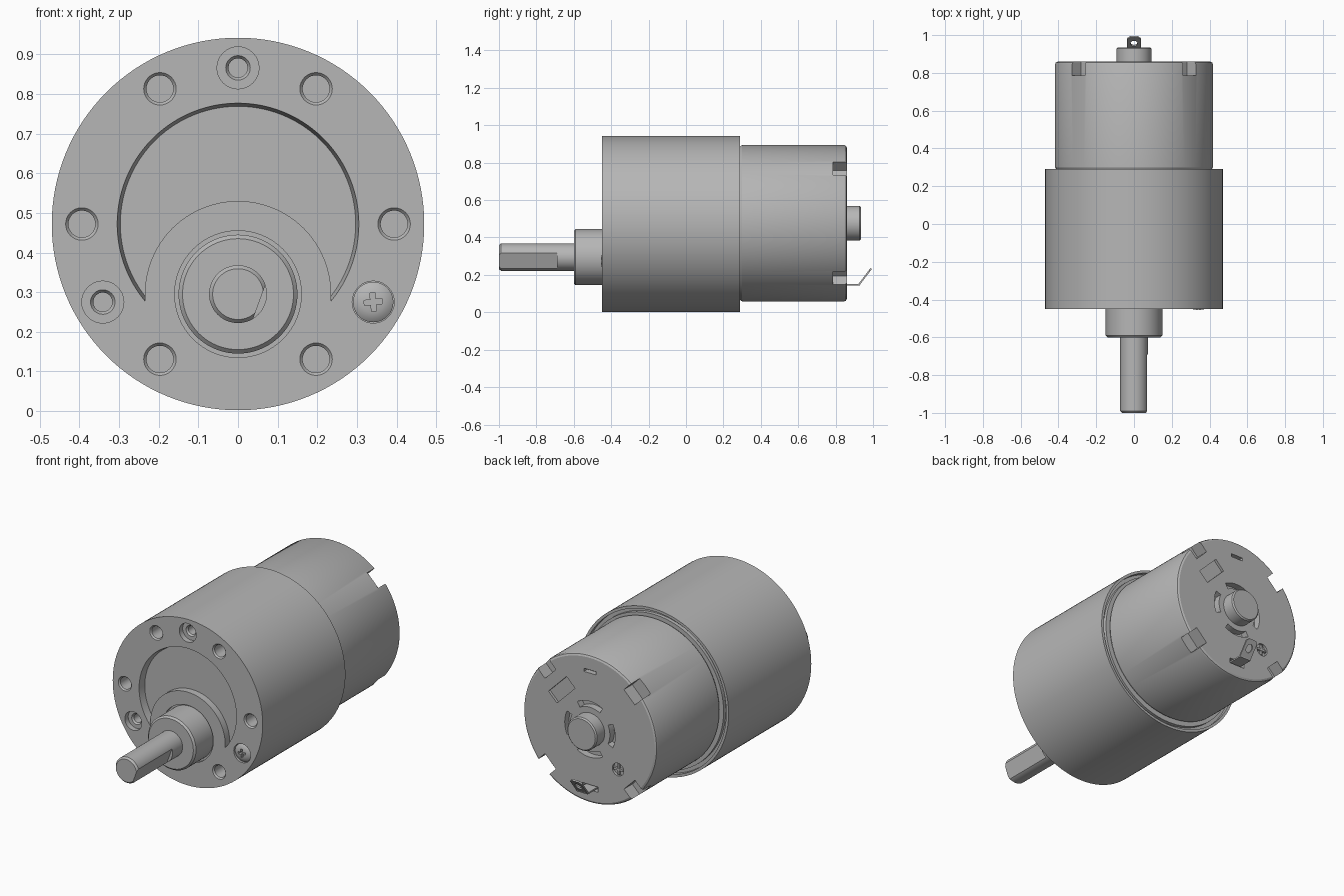
import bpy, bmesh
from math import sin, cos, pi, radians, atan2
from mathutils import Vector, Matrix

if "Cube" in bpy.data.objects:
    bpy.data.objects.remove(bpy.data.objects["Cube"])

metal = bpy.data.materials.new("grey metal")
metal.use_nodes = True
GREY = (0.47, 0.47, 0.47, 1)
metal.diffuse_color = GREY
metal.node_tree.nodes["Principled BSDF"].inputs["Base Color"].default_value = GREY

GEAR_Z, MOTOR_Z, SHAFT_Z = 0.472, 0.476, 0.295
FRONT, BACK = -0.45, 0.86


def finish(name, bm):
    bmesh.ops.recalc_face_normals(bm, faces=bm.faces)
    mesh = bpy.data.meshes.new(name)
    bm.to_mesh(mesh)
    bm.free()
    mesh.materials.append(metal)
    ob = bpy.data.objects.new(name, mesh)
    bpy.context.collection.objects.link(ob)
    return ob


def lathe(name, profile, x=0, z=0, seg=48):
    """Solid turned around the y axis from (radius, y) points."""
    bm = bmesh.new()
    rings = [[bm.verts.new((x + r * cos(2 * pi * i / seg), y, z + r * sin(2 * pi * i / seg)))
              for i in range(seg)] for r, y in profile]
    for a, b in zip(rings, rings[1:]):
        for i in range(seg):
            j = (i + 1) % seg
            bm.faces.new((a[i], a[j], b[j], b[i]))
    bm.faces.new(rings[0])
    bm.faces.new(rings[-1])
    return finish(name, bm)


def prism(name, points, push):
    """Outline extruded along a vector."""
    bm = bmesh.new()
    face = bm.faces.new([bm.verts.new(p) for p in points])
    out = bmesh.ops.extrude_face_region(bm, geom=[face])
    moved = [v for v in out["geom"] if isinstance(v, bmesh.types.BMVert)]
    bmesh.ops.translate(bm, verts=moved, vec=push)
    return finish(name, bm)


def box(name, size, loc, angle=0):
    """Box turned by an angle in the xz plane."""
    bm = bmesh.new()
    m = Matrix.Translation(loc) @ Matrix.Rotation(-angle, 4, 'Y') @ Matrix.Diagonal((*size, 1))
    bmesh.ops.create_cube(bm, size=1, matrix=m)
    return finish(name, bm)


def cut(target, cutter):
    mod = target.modifiers.new("cut", 'BOOLEAN')
    mod.operation = 'DIFFERENCE'
    mod.solver = 'EXACT'
    mod.object = cutter
    with bpy.context.temp_override(object=target, active_object=target):
        bpy.ops.object.modifier_apply(modifier=mod.name)
    bpy.data.objects.remove(cutter)


def polar(r, a, z):
    return r * cos(a), z + r * sin(a)


# Gearbox with a rim groove at its rear
gearbox = lathe("gearbox", [(0.47, FRONT), (0.47, 0.29), (0.455, 0.29), (0.455, 0.265),
                            (0.435, 0.265), (0.435, 0.285)], z=GEAR_Z, seg=128)

# Crescent recess in the front face
crescent = lathe("crescent", [(0.305, -0.5), (0.305, FRONT), (0.297, -0.41)], z=GEAR_Z, seg=96)
cut(crescent, lathe("island", [(0.235, -0.6), (0.235, -0.3)], z=SHAFT_Z, seg=96))
cut(gearbox, crescent)
cut(gearbox, lathe("collar_gap", [(0.16, -0.5), (0.16, -0.435)], z=SHAFT_Z, seg=64))

# Six mounting holes
for i in range(6):
    x, z = polar(0.394, i * pi / 3, GEAR_Z)
    cut(gearbox, lathe("hole", [(0.041, -0.5), (0.041, FRONT), (0.034, -0.442),
                                (0.034, -0.36)], x, z, 32))

# Three counterbored screw seats
for deg in (90, 210, 330):
    x, z = polar(0.394, radians(deg), GEAR_Z)
    cut(gearbox, lathe("seat", [(0.053, -0.5), (0.053, -0.42), (0.031, -0.42),
                                (0.024, -0.41), (0.024, -0.34)], x, z, 32))

# Cross-head screw in the last seat
screw = lathe("screw", [(0.024, -0.36), (0.024, -0.42), (0.051, -0.42), (0.051, -0.44),
                        (0.042, -0.447), (0.028, -0.452), (0.012, -0.454)], x, z, 40)
for turn in (0.1, 0.1 + pi / 2):
    cut(screw, box("slot", (0.046, 0.04, 0.013), (x, -0.455, z), turn))

# Output collar and D-shaped shaft
collar = lathe("output_collar", [(0.15, -0.40), (0.15, -0.59), (0.14, -0.60)], z=SHAFT_Z, seg=80)
shaft = lathe("output_shaft", [(0.073, -0.55), (0.073, -0.99), (0.064, -1.0)], z=SHAFT_Z, seg=64)
flat = radians(-20)
x, z = polar(0.107, flat, SHAFT_Z)
cut(shaft, box("flat", (0.1, 0.4, 0.2), (x, -0.89, z), flat))

# Motor can with rounded ends
motor = lathe("motor_can", [(0.40, 0.25), (0.408, 0.285), (0.418, 0.30), (0.418, 0.845),
                            (0.414, 0.855), (0.404, BACK)], z=MOTOR_Z, seg=128)

# Four crimp notches on the rear edge
for i in range(4):
    a = pi / 4 + i * pi / 2
    x, z = polar(0.40, a, MOTOR_Z)
    cut(motor, box("notch", (0.1, 0.15, 0.097), (x, BACK, z), a))

# Curved vent slots around the rear bearing
for i in range(4):
    mid = i * pi / 2
    half = radians(30 if i % 2 else 25)
    steps = [mid + half * k / 6 for k in range(-6, 7)]
    ring = [(0.158, a) for a in steps] + [(0.125, a) for a in reversed(steps)]
    pts = []
    for r, a in ring:
        x, z = polar(r, a, MOTOR_Z)
        pts.append((x, 0.82, z))
    cut(motor, prism("vent", pts, (0, 0.1, 0)))

# Shallow rectangular recess, terminal slots and polarity mark
x, z = polar(0.25, pi / 4, MOTOR_Z)
cut(motor, box("label_recess", (0.075, 0.03, 0.16), (x, BACK, z), pi / 4))
cut(motor, box("upper_slot", (0.075, 0.06, 0.018), (0, BACK, 0.803)))
cut(motor, box("lower_slot", (0.10, 0.06, 0.03), (0, BACK, 0.147)))
MARK = (-0.176, 0.295)
cut(motor, lathe("mark_recess", [(0.036, 0.845), (0.036, 0.9)], *MARK, 32))
for name, size in (("mark_bar", (0.06, 0.02, 0.012)), ("mark_post", (0.012, 0.018, 0.06))):
    box(name, size, (MARK[0], 0.849, MARK[1]))

# Rear bearing boss
bearing = lathe("rear_bearing", [(0.093, 0.80), (0.093, 0.928), (0.086, 0.935)], z=MOTOR_Z, seg=64)

# Bent solder tab with an eyelet
t = 0.009
bend, tip = Vector((0, 0.93, 0.147)), Vector((0, 0.994, 0.232))
along = (tip - bend).normalized()
side = Vector((0, -along.z, along.y)) * t
base = prism("terminal_base", [(-0.036, 0.82, 0.143), (-0.036, 0.93, 0.143),
                               (-0.036, 0.932, 0.152), (-0.036, 0.82, 0.152)], (0.072, 0, 0))
length = (tip - bend).length
outline = [(-0.036, -0.005), (0.036, -0.005), (0.036, length - 0.015), (0.022, length),
           (-0.022, length), (-0.036, length - 0.015)]
tab = prism("terminal_tab", [Vector((u, 0, 0)) + bend + along * v for u, v in outline], side)
eye = [(0.019 * cos(k * pi / 8), 0.055 + 0.024 * sin(k * pi / 8)) for k in range(16)]
cut(tab, prism("eyelet", [Vector((u, 0, 0)) + bend + along * v - side * 2 for u, v in eye], side * 5))

# Smooth curved walls, keep edges crisp
for ob in bpy.context.collection.objects:
    if ob.type == 'MESH' and ob.data.materials and ob.data.materials[0] == metal:
        bpy.ops.object.select_all(action='DESELECT')
        ob.select_set(True)
        bpy.context.view_layer.objects.active = ob
        bpy.ops.object.shade_smooth_by_angle(angle=radians(25))
